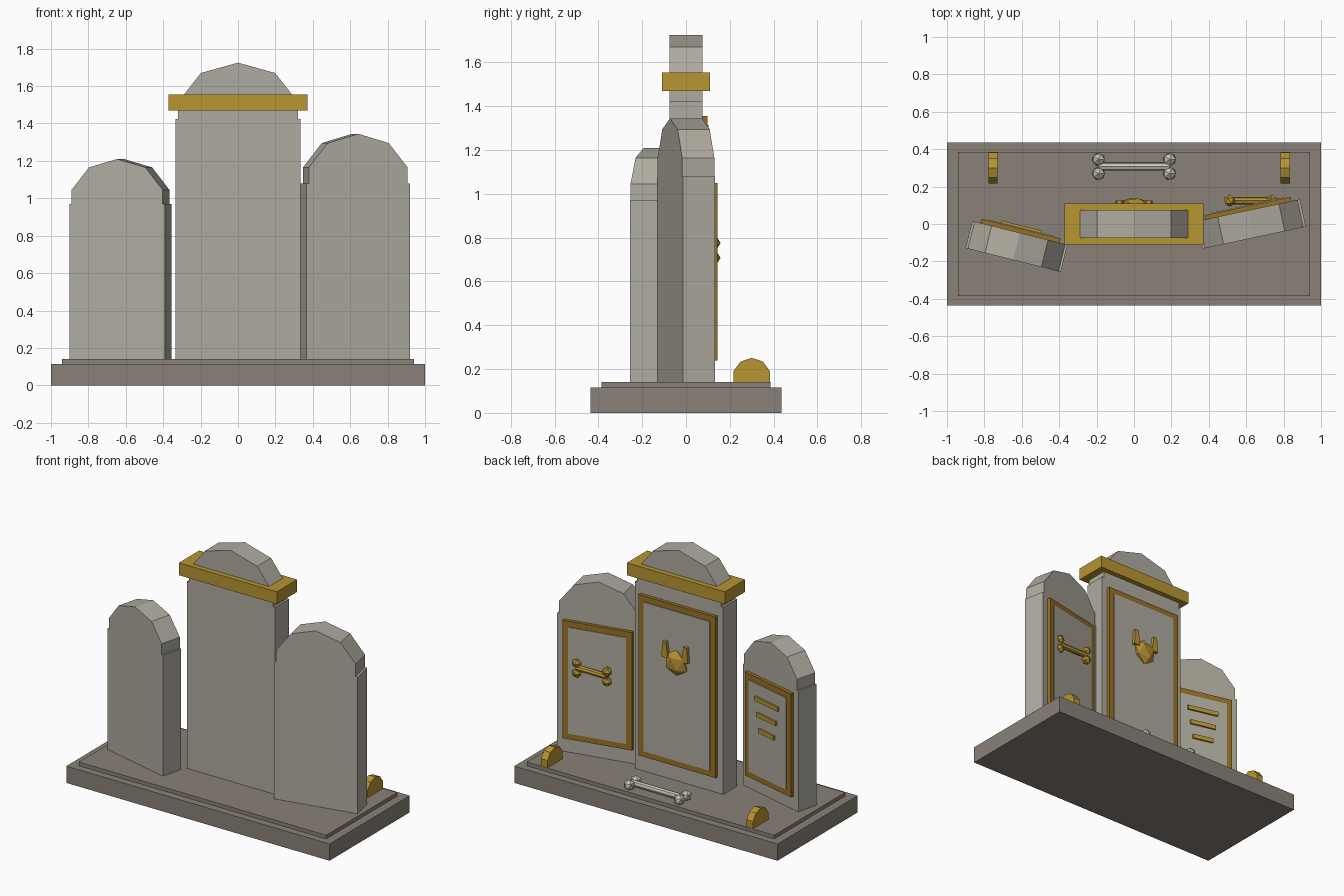
import bpy, bmesh, math
from mathutils import Matrix, Vector

cube = bpy.data.objects.get("Cube")
if cube:
    bpy.data.objects.remove(cube, do_unlink=True)


def material(name, rgb):
    m = bpy.data.materials.new(name)
    m.use_nodes = True
    m.diffuse_color = (*rgb, 1)
    m.node_tree.nodes["Principled BSDF"].inputs["Base Color"].default_value = (*rgb, 1)
    return m


STONE = material("pale_stone", (0.43, 0.41, 0.35))
BASE = material("dark_stone", (0.25, 0.22, 0.185))
GOLD = material("gold", (0.48, 0.30, 0.032))
BRONZE = material("bronze", (0.31, 0.165, 0.018))
BONE = material("bone_white", (0.58, 0.55, 0.48))


def finish(name, bm, mat, matrix=None):
    bmesh.ops.recalc_face_normals(bm, faces=bm.faces)
    if matrix:
        bm.transform(matrix)
    mesh = bpy.data.meshes.new(name)
    bm.to_mesh(mesh)
    bm.free()
    mesh.materials.append(mat)
    obj = bpy.data.objects.new(name, mesh)
    bpy.context.collection.objects.link(obj)
    return obj


def place(center, size):
    return Matrix.Translation(center) @ Matrix.Diagonal((*size, 1))


def box(name, center, size, mat, matrix=None):
    bm = bmesh.new()
    bmesh.ops.create_cube(bm, size=1, matrix=place(center, size))
    return finish(name, bm, mat, matrix)


def prism(name, outline, y0, y1, mat, matrix=None):
    # Extrude an XZ outline along Y
    bm = bmesh.new()
    face = bm.faces.new([bm.verts.new((x, y0, z)) for x, z in outline])
    ext = bmesh.ops.extrude_face_region(bm, geom=[face])["geom"]
    verts = [v for v in ext if isinstance(v, bmesh.types.BMVert)]
    bmesh.ops.translate(bm, verts=verts, vec=(0, y1 - y0, 0))
    return finish(name, bm, mat, matrix)


def tombstone(name, matrix, half, box_top, shoulder, knee, peak, frame_w, frame_z):
    # Slab with a slightly narrower faceted arch on top
    cap = half * 0.955
    right = [(half, 0.14), (half, box_top), (cap, box_top), (cap, shoulder), (cap * 0.62, knee)]
    outline = right + [(0, peak)] + [(-x, z) for x, z in reversed(right)]
    prism(name + "_slab", outline, -0.075, 0.075, STONE, matrix)
    # Bronze frame plate with a stone panel set on it
    low, high = frame_z
    mid, tall = (low + high) / 2, high - low
    box(name + "_frame", (0, 0.085, mid), (frame_w, 0.026, tall), BRONZE, matrix)
    box(name + "_panel", (0, 0.09, mid), (frame_w - 0.08, 0.026, tall - 0.08), STONE, matrix)


def bone(name, half, radius, ball, spread, mat, matrix):
    # Shaft along X with two knobs at each end, spread along Y
    bm = bmesh.new()
    bmesh.ops.create_cone(bm, cap_ends=True, segments=8, radius1=radius, radius2=radius,
                          depth=2 * half, matrix=Matrix.Rotation(math.pi / 2, 4, 'Y'))
    for sx in (-1, 1):
        for sy in (-1, 1):
            bmesh.ops.create_icosphere(bm, subdivisions=1, radius=ball,
                                       matrix=Matrix.Translation((sx * half, sy * spread, 0)))
    return finish(name, bm, mat, matrix)


def turned(x, y, degrees):
    return Matrix.Translation((x, y, 0)) @ Matrix.Rotation(math.radians(degrees), 4, 'Z')


# Stepped base
box("base_lower", (0, 0, 0.0575), (2, 0.87, 0.115), BASE)
box("base_upper", (0, 0, 0.1275), (1.88, 0.77, 0.025), BASE)

# Three stones
center = Matrix.Identity(4)
left = turned(0.627, 0, 12)
right = turned(-0.628, -0.12, -14)
tombstone("center_stone", center, 0.335, 1.425, 1.515, 1.67, 1.725, 0.585, (0.25, 1.355))
tombstone("left_stone", left, 0.2825, 1.08, 1.165, 1.295, 1.345, 0.47, (0.24, 1.05))
tombstone("right_stone", right, 0.2625, 0.97, 1.045, 1.165, 1.21, 0.435, (0.23, 0.94))
box("gold_band", (0, 0, 1.5125), (0.744, 0.22, 0.085), GOLD)

# Animal head emblem
bm = bmesh.new()
bmesh.ops.create_icosphere(bm, subdivisions=1, radius=1,
                           matrix=place((0, 0.105, 0.965), (0.09, 0.036, 0.088)))
finish("emblem_head", bm, GOLD)
for side, label in ((1, "left"), (-1, "right")):
    ear = [(0.05, 0.99), (0.1, 0.99), (0.092, 1.098), (0.066, 1.098)]
    prism("emblem_ear_" + label, [(side * x, z) for x, z in ear], 0.095, 0.125, GOLD)

# Engraved line bars on the right stone
for i in range(3):
    box(f"line_bar_{i + 1}", (0, 0.106, 0.80 - 0.105 * i), (0.22 - 0.038 * i, 0.018, 0.03), GOLD, right)

# Bones: one mounted upright on the left stone, one lying on the base
bone("gold_bone", 0.114, 0.02, 0.033, 0.034, GOLD,
     Matrix.Translation((0.625, 0.125, 0.742)) @ Matrix.Rotation(math.pi / 2, 4, 'X'))
bone("floor_bone", 0.19, 0.022, 0.038, 0.038, BONE, Matrix.Translation((0, 0.307, 0.168)))

# Half-sunk gold discs at the back corners
for x, label in ((0.809, "left"), (-0.753, "right")):
    bm = bmesh.new()
    bmesh.ops.create_cone(bm, cap_ends=True, segments=10, radius1=0.087, radius2=0.087, depth=0.049,
                          matrix=Matrix.Translation((x, 0.3, 0.164))
                          @ Matrix.Rotation(math.pi / 2, 4, 'Y') @ Matrix.Rotation(math.pi / 2, 4, 'Z'))
    bmesh.ops.bisect_plane(bm, geom=bm.verts[:] + bm.edges[:] + bm.faces[:], plane_co=Vector((0, 0, 0.135)),
                           plane_no=Vector((0, 0, 1)), clear_inner=True)
    bmesh.ops.holes_fill(bm, edges=bm.edges)
    finish("gold_disc_" + label, bm, GOLD)
